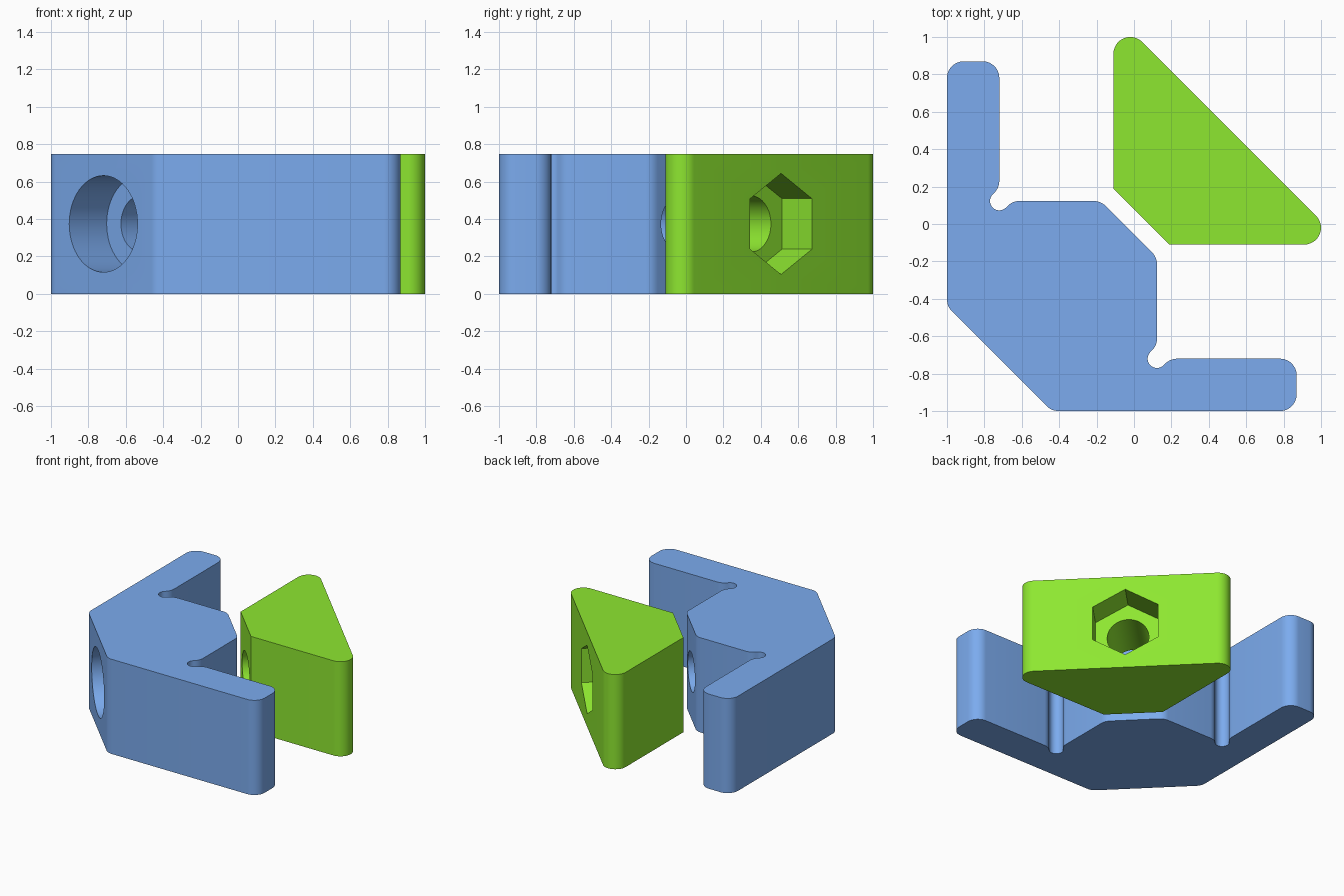
import bpy, bmesh
from math import cos, sin, tan, pi, radians
from mathutils import Vector, Matrix

if "Cube" in bpy.data.objects:
    bpy.data.objects.remove(bpy.data.objects["Cube"])

H = 0.748          # height of both parts
R = 0.09           # common fillet radius
S = 2 ** 0.5


def arc(cx, cy, r, a0, a1, n):
    return [(cx + r * cos(radians(a0 + (a1 - a0) * i / n)),
             cy + r * sin(radians(a0 + (a1 - a0) * i / n))) for i in range(n + 1)]


def rounded(corners):
    """Corners are (x, y, radius); returns the filleted outline."""
    out = []
    for i, (x, y, r) in enumerate(corners):
        p = Vector((x, y))
        if r == 0:
            out.append((x, y))
            continue
        a = (Vector(corners[i - 1][:2]) - p).normalized()
        b = (Vector(corners[(i + 1) % len(corners)][:2]) - p).normalized()
        half = a.angle(b) / 2
        c = p + (a + b).normalized() * (r / sin(half))
        u = p + a * (r / tan(half)) - c
        v = p + b * (r / tan(half)) - c
        turn = u.angle(v)
        n = max(6, int(turn / radians(7)))
        for k in range(n + 1):
            t = k / n
            q = c + (u * sin((1 - t) * turn) + v * sin(t * turn)) / sin(turn)
            out.append((q.x, q.y))
    return out


def prism(name, pts, h, matrix=Matrix()):
    bm = bmesh.new()
    face = bm.faces.new([bm.verts.new((x, y, 0)) for x, y in pts])
    ext = bmesh.ops.extrude_face_region(bm, geom=[face])
    top = [g for g in ext["geom"] if isinstance(g, bmesh.types.BMVert)]
    bmesh.ops.translate(bm, verts=top, vec=(0, 0, h))
    bmesh.ops.recalc_face_normals(bm, faces=bm.faces[:])
    bm.transform(matrix)
    mesh = bpy.data.meshes.new(name)
    bm.to_mesh(mesh)
    bm.free()
    ob = bpy.data.objects.new(name, mesh)
    bpy.context.collection.objects.link(ob)
    return ob


def cutter(name, r, sides, s0, s1):
    """Prism along the x = y diagonal, between distances s0 and s1."""
    d = Vector((1, 1, 0)) / S
    side = d.cross(Vector((0, 0, 1)))
    m = Matrix(((0, side.x, d.x, d.x * s0), (0, side.y, d.y, d.y * s0),
                (1, 0, 0, H / 2), (0, 0, 0, 1)))
    ob = prism(name, arc(0, 0, r, 0, 360, sides)[:-1], s1 - s0, m)
    ob.hide_render = True
    return ob


def finish(ob, cutters, color):
    bpy.ops.object.select_all(action='DESELECT')
    bpy.context.view_layer.objects.active = ob
    ob.select_set(True)
    for c in cutters:
        mod = ob.modifiers.new("cut", 'BOOLEAN')
        mod.object, mod.operation, mod.solver = c, 'DIFFERENCE', 'EXACT'
        bpy.ops.object.modifier_apply(modifier=mod.name)
    bpy.ops.object.shade_smooth_by_angle(angle=radians(30))
    mat = bpy.data.materials.new(ob.name + "_colour")
    mat.diffuse_color = color
    mat.use_nodes = True
    mat.node_tree.nodes["Principled BSDF"].inputs["Base Color"].default_value = mat.diffuse_color
    ob.data.materials.clear()
    ob.data.materials.append(mat)


# Corner body: one half of the outline, mirrored over the x = y diagonal
half = [(-1, -0.44, R), (-1, 0.87, R), (-0.72, 0.87, R), (-0.72, 0.193, R)]
half += [(x, y, 0) for x, y in arc(-0.72, 0.123, 0.05, 135, 315, 20)]
half += [(-0.65, 0.123, R), (-0.178, 0.123, R)]
body = prism("corner_body", rounded(half + [(y, x, r) for x, y, r in reversed(half)]), H)

# Clamping wedge
wedge_half = [(-0.11, 0.19, 0), (-0.11, 1.127, R)]
wedge = prism("clamp_wedge",
              rounded(wedge_half + [(y, x, r) for x, y, r in reversed(wedge_half)]), H)

# Bolt hole through both parts, head recess in the body, nut pocket in the wedge
bolt = cutter("bolt_cutter", 0.15, 64, -1.5, 1.2)
head = cutter("head_recess_cutter", 0.258, 64, -1.5, -0.735)
nut = cutter("nut_pocket_cutter", 0.27, 6, 0.492, 1.2)

finish(body, [head, bolt], (0.20, 0.41, 0.86, 1))
finish(wedge, [nut, bolt], (0.27, 0.80, 0.03, 1))
for c in (bolt, head, nut):
    bpy.data.objects.remove(c)
